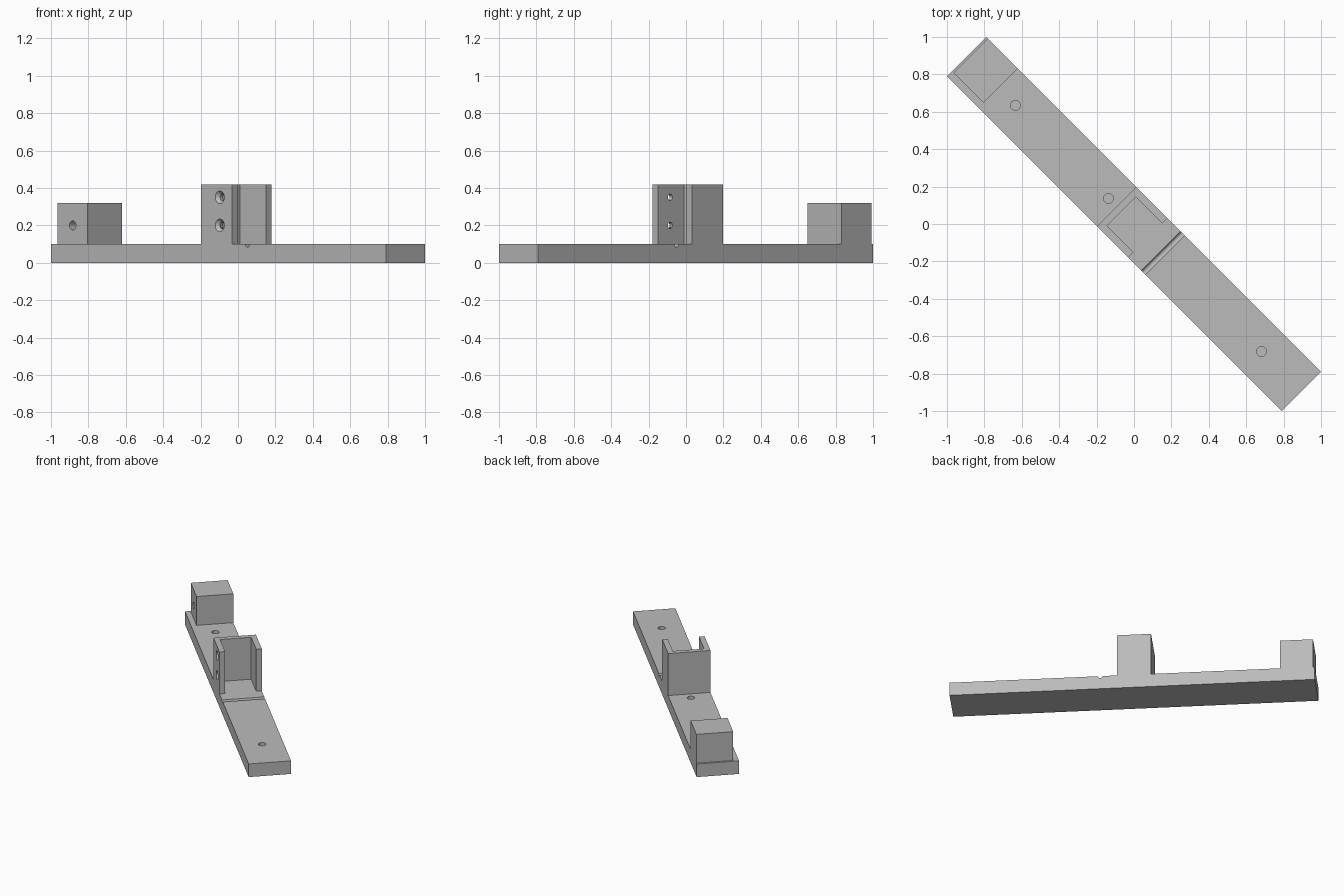
import bpy, bmesh, math
from mathutils import Matrix

cube = bpy.data.objects.get("Cube")
if cube:
    bpy.data.objects.remove(cube, do_unlink=True)

grey = bpy.data.materials.new("plain grey")
grey.use_nodes = True
COLOUR = (0.5, 0.5, 0.5, 1)
grey.diffuse_color = COLOUR
grey.node_tree.nodes["Principled BSDF"].inputs["Base Color"].default_value = COLOUR

# Parts are laid out along x, then turned to the diagonal
DIAGONAL = Matrix.Rotation(math.radians(-45), 4, "Z")
HALF_LENGTH, HALF_WIDTH, BASE_TOP = 1.266, 0.1485, 0.1


def add_object(name, bm):
    bmesh.ops.recalc_face_normals(bm, faces=bm.faces)
    mesh = bpy.data.meshes.new(name)
    bm.to_mesh(mesh)
    bm.free()
    mesh.materials.append(grey)
    obj = bpy.data.objects.new(name, mesh)
    bpy.context.collection.objects.link(obj)
    return obj


def prism(name, outline, z0, z1):
    bm = bmesh.new()
    face = bm.faces.new([bm.verts.new((x, y, z0)) for x, y in outline])
    top = bmesh.ops.extrude_face_region(bm, geom=[face])["geom"]
    verts = [v for v in top if isinstance(v, bmesh.types.BMVert)]
    bmesh.ops.translate(bm, verts=verts, vec=(0, 0, z1 - z0))
    return add_object(name, bm)


def box(name, x0, x1, y0, y1, z0, z1):
    return prism(name, [(x0, y0), (x1, y0), (x1, y1), (x0, y1)], z0, z1)


def round_cutter(centre, r_low, r_high, depth, axis="Z"):
    """Cylinder or cone, running along z or along y."""
    bm = bmesh.new()
    turn = Matrix.Rotation(math.radians(-90), 4, "X") if axis == "Y" else Matrix()
    bmesh.ops.create_cone(bm, cap_ends=True, segments=32, radius1=r_low, radius2=r_high,
                          depth=depth, matrix=Matrix.Translation(centre) @ turn)
    cutter = add_object("hole_cutter", bm)
    cutter.hide_render = True
    return cutter


def finish(obj, cutters=()):
    """Cut the holes, set the shading and turn the part to the diagonal."""
    bpy.ops.object.select_all(action="DESELECT")
    bpy.context.view_layer.objects.active = obj
    obj.select_set(True)
    for cutter in cutters:
        mod = obj.modifiers.new("cut", "BOOLEAN")
        mod.operation, mod.solver, mod.object = "DIFFERENCE", "EXACT", cutter
        bpy.ops.object.modifier_apply(modifier=mod.name)
        bpy.data.objects.remove(cutter, do_unlink=True)
    bpy.ops.object.shade_smooth_by_angle(angle=math.radians(30))
    obj.data.transform(DIAGONAL)


# Long base bar with blind screw holes and a rounded cross groove
base = box("base_bar", -HALF_LENGTH, HALF_LENGTH, -HALF_WIDTH, HALF_WIDTH, 0, BASE_TOP)
cuts = [round_cutter((x, 0, BASE_TOP), 0.026, 0.026, 0.15) for x in (-0.897, -0.193, 0.964)]
cuts.append(round_cutter((0.22, 0, BASE_TOP), 0.016, 0.016, 0.4, "Y"))
finish(base, cuts)

# Solid end block with a blind side hole
block = box("end_block", -1.254, -1.027, -0.11, HALF_WIDTH, BASE_TOP, 0.32)
finish(block, [round_cutter((-1.14, -0.11, 0.2), 0.024, 0.024, 0.3, "Y")])

# U-shaped holder, open towards the long end, with countersunk side holes
BACK, FRONT, INNER_BACK, INNER = -0.131, 0.104, -0.095, 0.109
half = [(INNER_BACK, INNER), (FRONT, INNER), (FRONT, HALF_WIDTH), (BACK, HALF_WIDTH)]
outline = half + [(x, -y) for x, y in reversed(half)]
holder = prism("u_holder", outline, BASE_TOP, 0.42)
cuts = []
for z in (0.2, 0.35):
    cuts.append(round_cutter((0.011, -0.13, z), 0.017, 0.017, 0.1, "Y"))
    cuts.append(round_cutter((0.011, -HALF_WIDTH + 0.009, z), 0.035, 0.016, 0.02, "Y"))
finish(holder, cuts)
